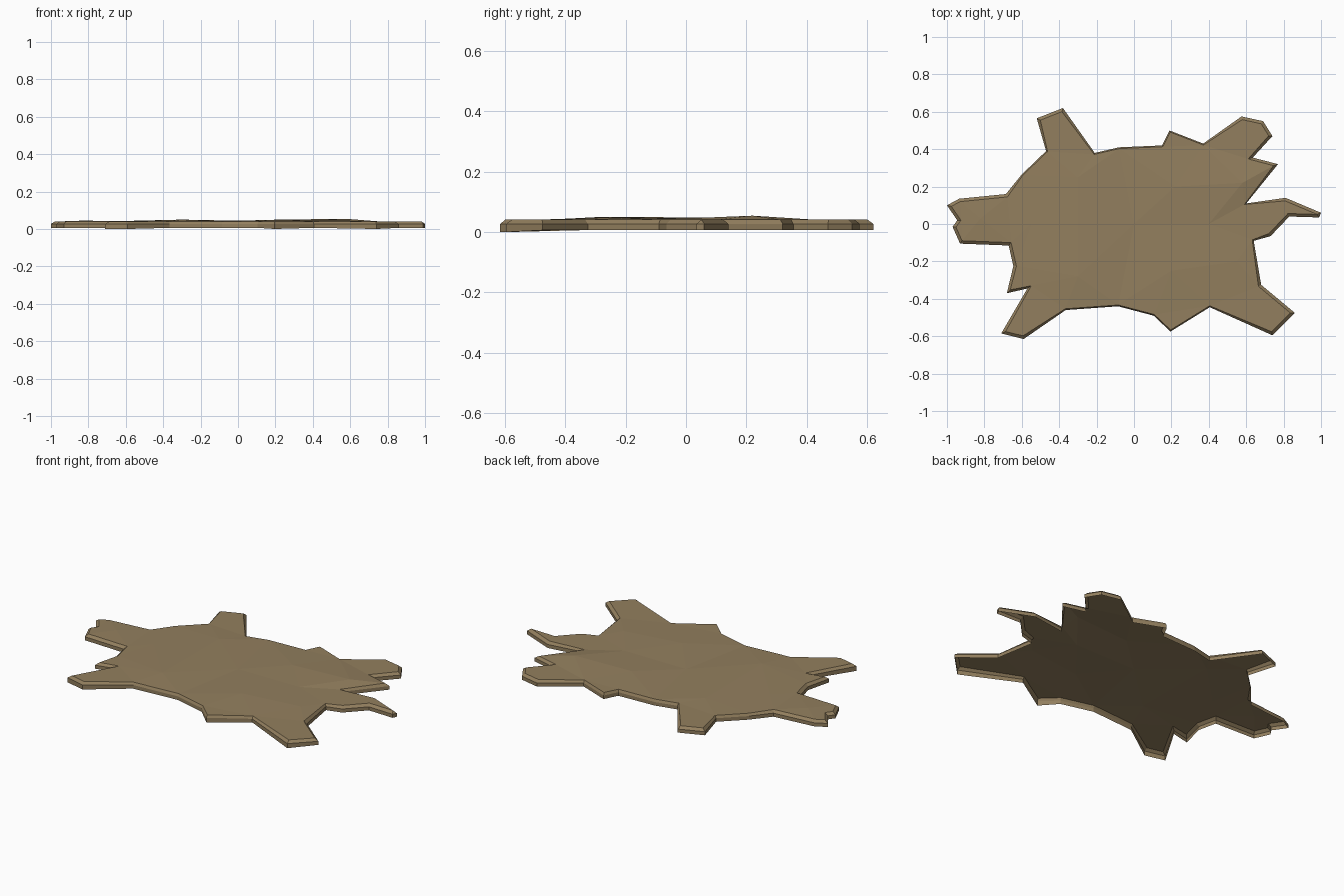
import bpy, bmesh
from mathutils import Vector
from mathutils.geometry import delaunay_2d_cdt

if "Cube" in bpy.data.objects:
    bpy.data.objects.remove(bpy.data.objects["Cube"])

# pelt outline seen from above, clockwise from the upper left leg
OUTLINE = [(-.52, .565), (-.38, .62), (-.21, .38), (-.08, .41), (.15, .42), (.19, .5),
           (.37, .43), (.575, .575), (.69, .55), (.74, .47), (.635, .355), (.77, .32),
           (.6, .11), (.81, .14), (1, .06), (.99, .035), (.83, .04), (.73, -.065),
           (.64, -.09), (.68, -.325), (.86, -.475), (.74, -.595), (.405, -.445),
           (.195, -.575), (.105, -.49), (-.085, -.44), (-.365, -.46), (-.59, -.615),
           (-.71, -.585), (-.57, -.345), (-.68, -.37), (-.645, -.225), (-.67, -.115),
           (-.93, -.105), (-.97, -.015), (-.945, .02), (-1, .1), (-.935, .135),
           (-.685, .16), (-.6, .265), (-.47, .39)]
# gentle bumps on the upper surface
BUMPS = [(.58, .22, .054), (.22, .2, .05), (-.3, .25, .047), (-.3, -.28, .05),
         (.2, -.25, .049), (0, 0, .044), (.4, 0, .045), (-.82, .03, .045),
         (.55, -.2, .046), (-.55, 0, .044)]

pts = [Vector(p) for p in reversed(OUTLINE)]
n = len(pts)


def inset(i):
    """Mitred inward offset, wider on the legs, head and tail."""
    p, a, b = pts[i], pts[i - 1], pts[(i + 1) % n]
    d1, d2 = (p - a).normalized(), (b - p).normalized()
    n1, n2 = Vector((-d1.y, d1.x)), Vector((-d2.y, d2.x))
    m = (n1 + n2).normalized()
    width = .016 if p.length > .66 else .007
    return p + m * min(width / max(m.dot(n1), .3), width * 1.6)


top = [inset(i) for i in range(n)]

bm = bmesh.new()
low = [bm.verts.new((p.x, p.y, 0 if p.y < -.57 else .006)) for p in pts]
mid = [bm.verts.new((p.x, p.y, .027)) for p in pts]
upper = [bm.verts.new((p.x, p.y, .041)) for p in top]
bumps = [bm.verts.new(b) for b in BUMPS]

# rim wall and chamfer; the underside stays open
for r0, r1 in ((low, mid), (mid, upper)):
    for i in range(n):
        j = (i + 1) % n
        bm.faces.new((r0[i], r0[j], r1[j], r1[i]))

# triangulated upper surface
verts2d = top + [Vector(b[:2]) for b in BUMPS]
edges = [(i, (i + 1) % n) for i in range(n)]
_, _, tris, orig, _, _ = delaunay_2d_cdt(verts2d, edges, [], 1, 1e-6)
all_top = upper + bumps
for t in tris:
    bm.faces.new([all_top[orig[k][0]] for k in t])

me = bpy.data.meshes.new("hide_rug")
bm.to_mesh(me)
bm.free()
rug = bpy.data.objects.new("hide_rug", me)
bpy.context.collection.objects.link(rug)

mat = bpy.data.materials.new("tan hide")
mat.diffuse_color = (.29, .212, .112, 1)
mat.use_nodes = True
mat.node_tree.nodes["Principled BSDF"].inputs["Base Color"].default_value = mat.diffuse_color
me.materials.append(mat)
